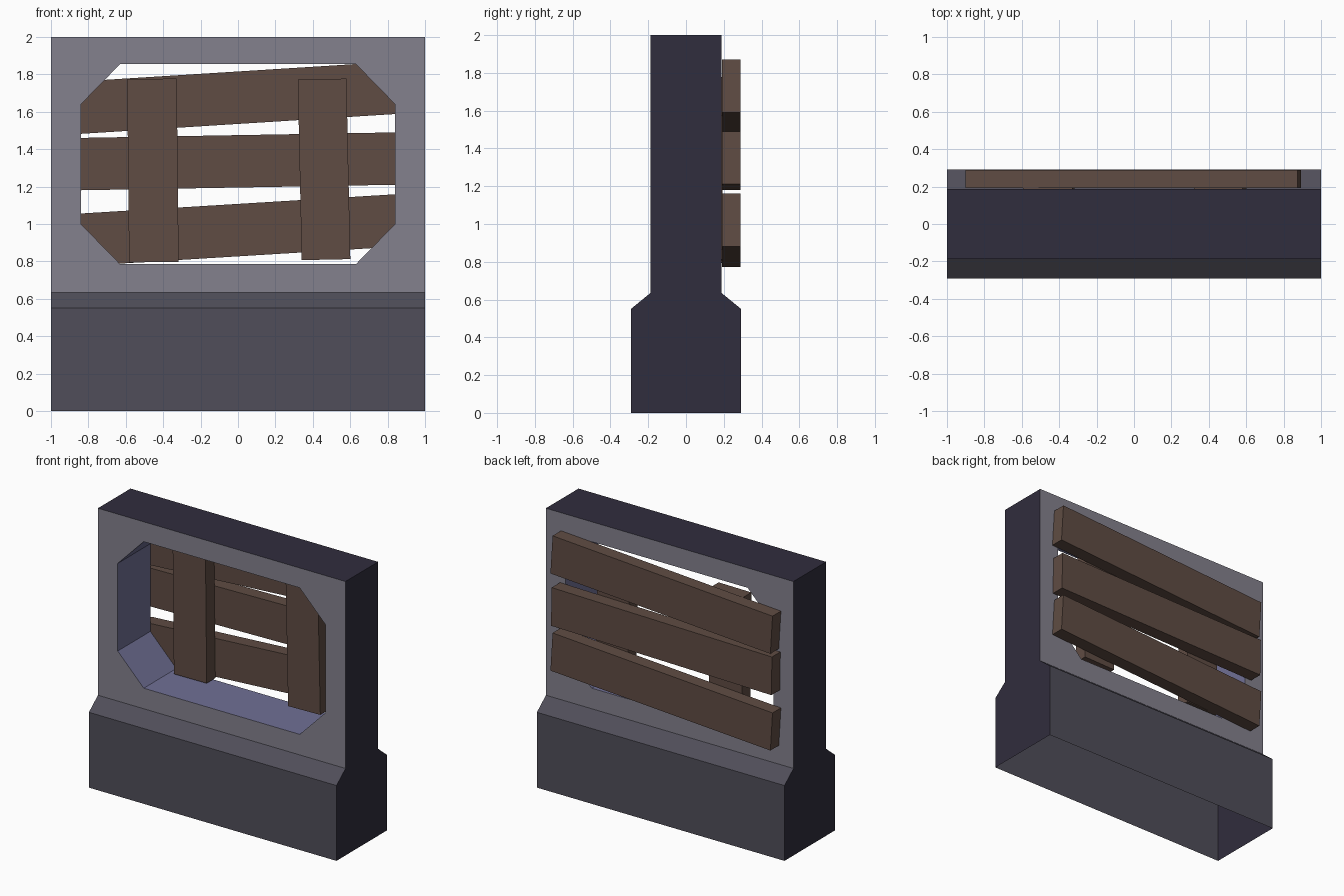
import bpy, bmesh
from math import radians

if "Cube" in bpy.data.objects:
    bpy.data.objects.remove(bpy.data.objects["Cube"])


def material(name, r, g, b):
    m = bpy.data.materials.new(name)
    m.diffuse_color = (r, g, b, 1)
    m.use_nodes = True
    m.node_tree.nodes["Principled BSDF"].inputs["Base Color"].default_value = m.diffuse_color
    return m


panel = material("panel_grey", 0.23, 0.22, 0.27)
base = material("base_grey", 0.08, 0.076, 0.10)
dark = material("dark_edge", 0.03, 0.026, 0.047)
reveal = material("window_reveal", 0.16, 0.16, 0.30)
wood = material("wood", 0.115, 0.072, 0.056)

# Wall shell: open underneath, with an octagonal window through it
half_profile = [(0.292, 0), (0.292, 0.55), (0.188, 0.635), (0.188, 2)]
corners = [(-1, 0.635), (1, 0.635), (1, 2), (-1, 2)]
octagon = [(-0.84, 1.0), (-0.63, 0.785), (0.63, 0.785), (0.84, 1.0),
           (0.84, 1.64), (0.63, 1.855), (-0.63, 1.855), (-0.84, 1.64)]

bm = bmesh.new()


def face(points, slot):
    bm.faces.new([bm.verts.new(p) for p in points]).material_index = slot


# End caps
outline = half_profile + [(-y, z) for y, z in reversed(half_profile)]
for x in (-1, 1):
    face([(x, y, z) for y, z in outline], 2)

# Top
face([(-1, -0.188, 2), (1, -0.188, 2), (1, 0.188, 2), (-1, 0.188, 2)], 2)

for s in (-1, 1):
    # Base side and sloped ledge
    for (y0, z0), (y1, z1) in zip(half_profile[:2], half_profile[1:3]):
        face([(-1, s * y0, z0), (1, s * y0, z0), (1, s * y1, z1), (-1, s * y1, z1)], 1)
    # Panel around the window
    for i in range(4):
        a, b, c = octagon[2 * i], octagon[2 * i + 1], octagon[(2 * i + 2) % 8]
        p, q = corners[i], corners[(i + 1) % 4]
        face([(x, s * 0.188, z) for x, z in (p, b, a)], 0)
        face([(x, s * 0.188, z) for x, z in (p, q, c, b)], 0)

# Window reveal
for i in range(8):
    (x0, z0), (x1, z1) = octagon[i], octagon[(i + 1) % 8]
    face([(x0, -0.188, z0), (x1, -0.188, z1), (x1, 0.188, z1), (x0, 0.188, z0)], 3)

bmesh.ops.remove_doubles(bm, verts=bm.verts[:], dist=1e-4)
bmesh.ops.recalc_face_normals(bm, faces=bm.faces[:])
mesh = bpy.data.meshes.new("wall")
bm.to_mesh(mesh)
bm.free()
for m in (panel, base, dark, reveal):
    mesh.materials.append(m)
bpy.context.collection.objects.link(bpy.data.objects.new("wall", mesh))


def plank(name, centre, size, tilt):
    bpy.ops.mesh.primitive_cube_add(size=1, location=centre, rotation=(0, radians(tilt), 0))
    o = bpy.context.object
    o.name = name
    o.scale = size
    o.data.materials.append(wood)


# Crooked horizontal boards nailed across the back
for name, z, tilt in (("top", 1.675, -3.6), ("middle", 1.335, -1.0), ("bottom", 0.967, -3.5)):
    plank(name + "_board", (-0.004, 0.24, z), (1.78, 0.097, 0.28), tilt)

# Upright battens inside the window
plank("left_batten", (-0.455, 0.142, 1.286), (0.265, 0.1, 0.98), -0.6)
plank("right_batten", (0.460, 0.142, 1.292), (0.26, 0.1, 0.965), -1.25)
